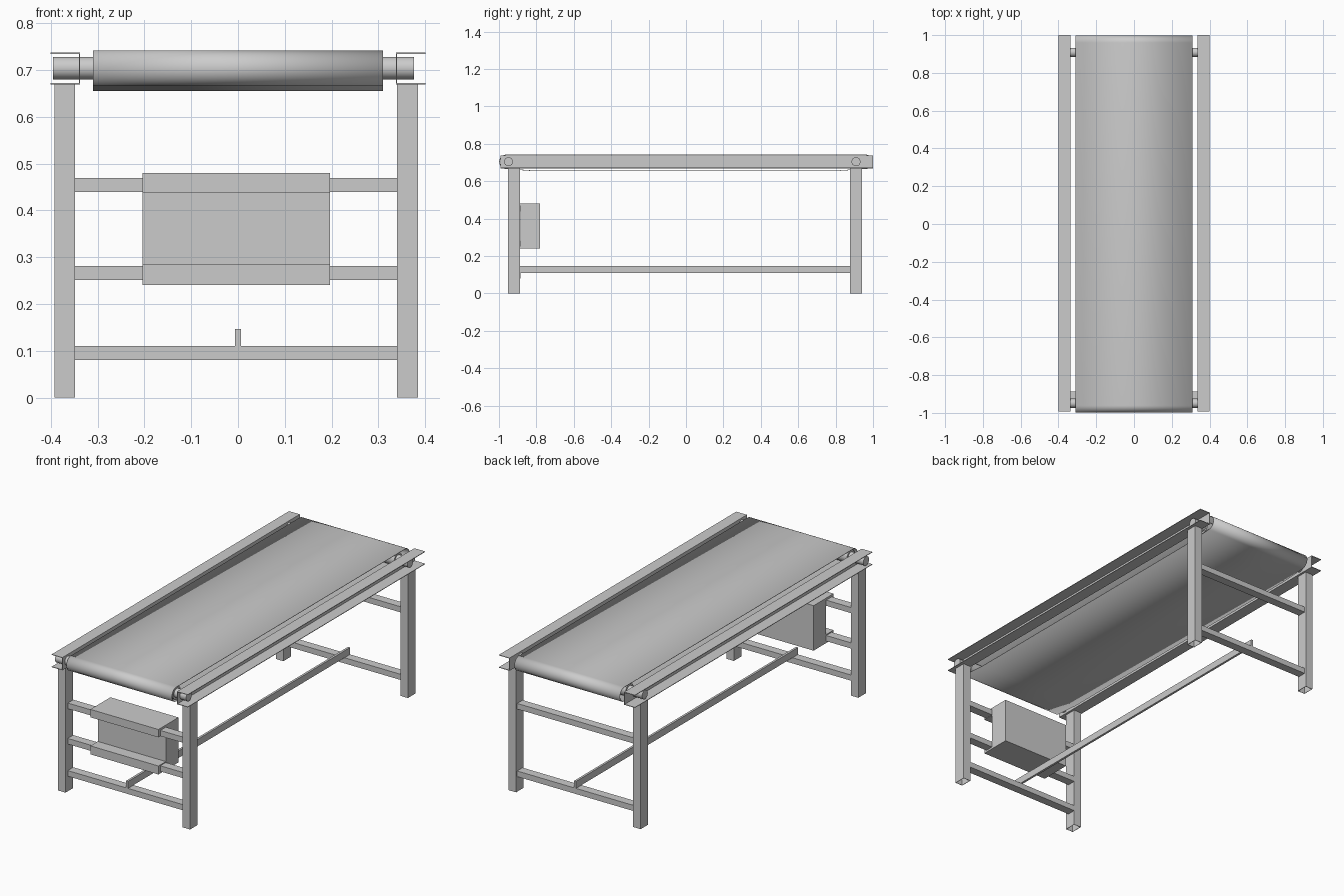
import bpy, bmesh, math

if "Cube" in bpy.data.objects:
    bpy.data.objects.remove(bpy.data.objects["Cube"])

CX = -0.004  # slight sideways offset of the supporting frame


def finish(name, bm, smooth=False):
    me = bpy.data.meshes.new(name)
    bm.to_mesh(me)
    bm.free()
    ob = bpy.data.objects.new(name, me)
    bpy.context.collection.objects.link(ob)
    if smooth:
        bpy.ops.object.select_all(action='DESELECT')
        ob.select_set(True)
        bpy.context.view_layer.objects.active = ob
        bpy.ops.object.shade_smooth_by_angle(angle=math.radians(35))
    return ob


def box(name, x, y, z):
    bm = bmesh.new()
    bmesh.ops.create_cube(bm, size=1)
    for v in bm.verts:
        v.co = [(r[0] + r[1]) / 2 + c * (r[1] - r[0]) for r, c in zip((x, y, z), v.co)]
    return finish(name, bm)


def prism(name, profile, offset):
    """Extrude a closed planar profile along an offset vector."""
    bm = bmesh.new()
    face = bm.faces.new([bm.verts.new(p) for p in profile])
    ext = bmesh.ops.extrude_face_region(bm, geom=[face], use_keep_orig=True)
    bmesh.ops.translate(bm, vec=offset, verts=[g for g in ext['geom'] if isinstance(g, bmesh.types.BMVert)])
    bmesh.ops.recalc_face_normals(bm, faces=bm.faces)
    return finish(name, bm)


def loop_wall(name, points, offset, thickness, smooth=False):
    """Open-ended tube following a closed loop of points, given wall thickness."""
    bm = bmesh.new()
    a = [bm.verts.new(p) for p in points]
    b = [bm.verts.new([c + o for c, o in zip(p, offset)]) for p in points]
    for i in range(len(a)):
        j = (i + 1) % len(a)
        bm.faces.new((a[i], a[j], b[j], b[i]))
    ob = finish(name, bm, smooth)
    mod = ob.modifiers.new("wall", 'SOLIDIFY')
    mod.thickness = thickness
    mod.offset = -1
    return ob


def rod(name, x0, x1, y, z, r):
    bm = bmesh.new()
    bmesh.ops.create_cone(bm, cap_ends=True, segments=32, radius1=r, radius2=r, depth=x1 - x0)
    for v in bm.verts:
        v.co = ((x0 + x1) / 2 + v.co.z, y + v.co.x, z + v.co.y)
    bmesh.ops.recalc_face_normals(bm, faces=bm.faces)
    return finish(name, bm, True)


# Belt: rounded ends, flat top, slightly sagging return run
R, ZC, YE = 0.0385, 0.7035, 0.96
N = 16
belt = [(-0.83, 0.655), (0.82, 0.655)]
belt += [(YE + R * math.cos(t), ZC + R * math.sin(t))
         for t in (-math.pi / 2 + math.pi * i / N for i in range(N + 1))]
belt += [(-YE + R * math.cos(t), ZC + R * math.sin(t))
         for t in (math.pi / 2 + math.pi * i / N for i in range(N + 1))]
loop_wall("belt", [(-0.31, y, z) for y, z in belt], (0.62, 0, 0), 0.003, True)

# Rollers and their shafts
for end, y in (("front", -0.949), ("back", 0.909)):
    rod(end + "_shaft", -0.395, 0.376, y, 0.704, 0.024)
    rod(end + "_roller", -0.305, 0.305, y, 0.704, 0.034)

# Side channels, opening outwards
T = 0.003
web, tip, zb, zt = 0.337, 0.4, 0.669, 0.737
channel = [(web, zb), (tip, zb), (tip, zb + T), (web + T, zb + T),
           (web + T, zt - T), (tip, zt - T), (tip, zt), (web, zt)]
for side, s in (("left", -1), ("right", 1)):
    prism(side + "_channel", [(s * x, -0.993, z) for x, z in channel], (0, 1.993, 0))

# Legs: open rectangular tubes
for end, y0, y1 in (("front", -0.951, -0.887), ("back", 0.878, 0.941)):
    for side, s in (("left", -1), ("right", 1)):
        x0, x1 = sorted((CX + s * 0.344, CX + s * 0.388))
        loop_wall(f"{end}_{side}_leg",
                  [(x0, y0, 0), (x1, y0, 0), (x1, y1, 0), (x0, y1, 0)],
                  (0, 0, 0.669), 0.003)

# Cross beams between the legs
for end, y, heights in (("front", -0.909, (0.08, 0.251, 0.439)), ("back", 0.909, (0.08, 0.439))):
    for i, z in enumerate(heights):
        box(f"{end}_beam_{i + 1}", (CX - 0.345, CX + 0.345), (y - 0.023, y + 0.023), (z, z + 0.03))

# Long centre stretcher resting on the lowest beams
box("centre_stretcher", (-0.006, 0.006), (-0.932, 0.932), (0.11, 0.147))

# Control box with lips hooked over the front beams
X = (-0.204, 0.196)
box("control_box", X, (-0.886, -0.78), (0.241, 0.48))
box("upper_box_lip", X, (-0.948, -0.886), (0.438, 0.48))
box("lower_box_lip", X, (-0.948, -0.886), (0.241, 0.286))
